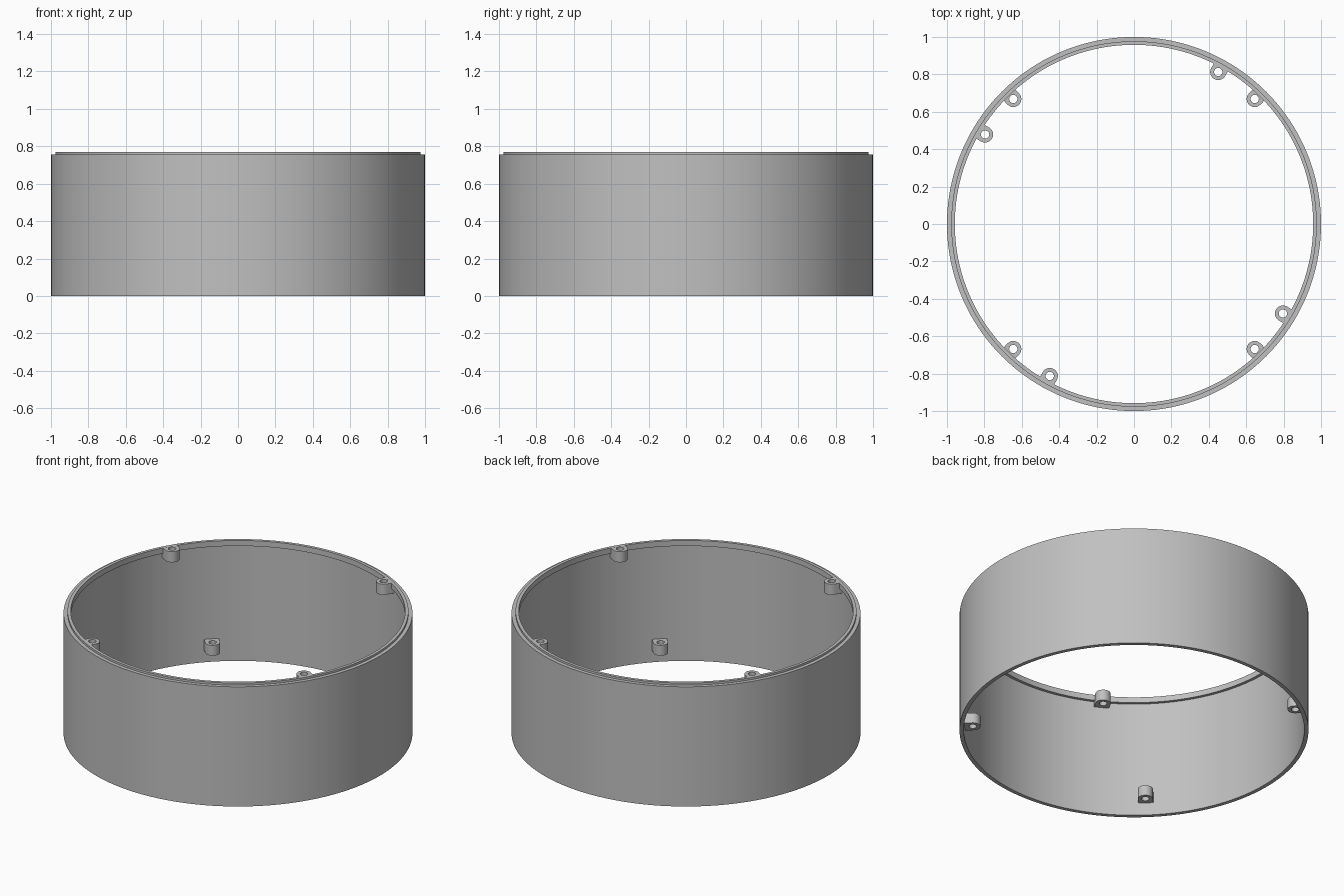
import bpy, bmesh
from math import cos, sin, pi, radians, sqrt

cube = bpy.data.objects.get("Cube")
if cube:
    bpy.data.objects.remove(cube, do_unlink=True)

grey = bpy.data.materials.new("light grey")
grey.use_nodes = True
colour = (0.53, 0.53, 0.53, 1)
grey.diffuse_color = colour
grey.node_tree.nodes["Principled BSDF"].inputs["Base Color"].default_value = colour

WALL_IN = 0.976      # inner radius of the wall, outer radius of the lip
TOP = 0.77           # top of the lip


def tube(name, outer, inner, z0, z1):
    """Closed solid between two equally long outlines, from z0 to z1."""
    bm = bmesh.new()
    n = len(outer)
    loops = [[bm.verts.new((x, y, z)) for x, y in line]
             for line, z in ((outer, z0), (outer, z1), (inner, z1), (inner, z0))]
    for a, b in zip(loops, loops[1:] + loops[:1]):
        for i in range(n):
            j = (i + 1) % n
            bm.faces.new((a[i], a[j], b[j], b[i]))
    bmesh.ops.recalc_face_normals(bm, faces=bm.faces)
    mesh = bpy.data.meshes.new(name)
    bm.to_mesh(mesh)
    bm.free()
    mesh.materials.append(grey)
    obj = bpy.data.objects.new(name, mesh)
    bpy.context.collection.objects.link(obj)
    bpy.ops.object.select_all(action="DESELECT")
    obj.select_set(True)
    bpy.context.view_layer.objects.active = obj
    bpy.ops.object.shade_smooth_by_angle(angle=radians(30))
    return obj


def circle(radius, n):
    return [(radius * cos(2 * pi * i / n), radius * sin(2 * pi * i / n)) for i in range(n)]


def boss_outline(radius, reach, n):
    """Round towards the centre, square towards the wall."""
    points = []
    for c, s in circle(1, n):
        if c < 0:
            points.append((radius * c, radius * s))
        else:
            points.append((reach * min(1, sqrt(2) * c),
                           radius * max(-1, min(1, sqrt(2) * s))))
    return points


# Outer wall and the raised lip fitted inside its top
tube("outer_wall", circle(1, 160), circle(WALL_IN, 160), 0, 0.757)
tube("top_lip", circle(WALL_IN + 0.001, 160), circle(0.958, 160), 0.735, TOP)

# Screw bosses: one set under the top, one set near the bottom
DIST = 0.929
outline = boss_outline(0.043, WALL_IN - DIST, 32)
for level, z0, z1, angles in (("upper", 0.702, TOP - 0.0005, (61, 149, 241, 329)),
                              ("lower", 0.08, 0.145, (46, 134, 226, 314))):
    for k, deg in enumerate(angles):
        boss = tube(f"{level}_screw_boss_{k + 1}", outline, circle(0.022, 32), z0, z1)
        a = radians(deg)
        boss.location = (DIST * cos(a), DIST * sin(a), 0)
        boss.rotation_euler.z = a
